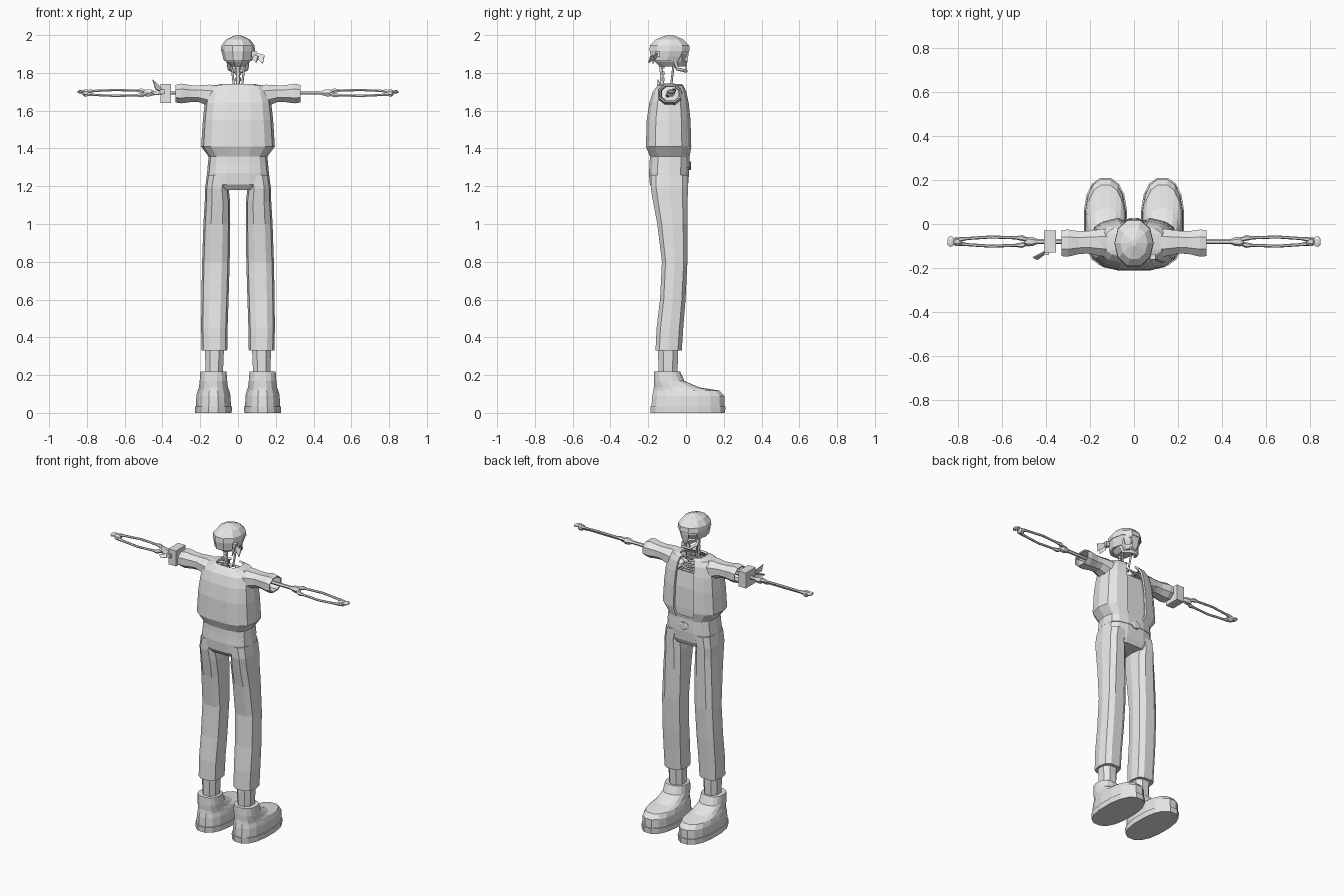
import bpy, bmesh, math
from mathutils import Vector

if "Cube" in bpy.data.objects:
    bpy.data.objects.remove(bpy.data.objects["Cube"])

grey = bpy.data.materials.new("plain grey")
grey.use_nodes = True
grey.diffuse_color = (0.8, 0.8, 0.8, 1)
grey.node_tree.nodes["Principled BSDF"].inputs["Base Color"].default_value = (0.8, 0.8, 0.8, 1)


def add(name, data):
    data.materials.append(grey)
    ob = bpy.data.objects.new(name, data)
    bpy.context.scene.collection.objects.link(ob)
    return ob


def finish(name, bm, mirror=False, thick=0):
    bmesh.ops.recalc_face_normals(bm, faces=bm.faces)
    me = bpy.data.meshes.new(name)
    bm.to_mesh(me)
    bm.free()
    ob = add(name, me)
    if thick:
        mod = ob.modifiers.new("Thickness", "SOLIDIFY")
        mod.thickness = thick
    if mirror:
        ob.modifiers.new("Mirror", "MIRROR")
    return ob


def loft(rings, n=10, power=2.4, caps=True, along_x=False):
    """Skin rounded cross-sections given as (level, centre u, v, half size u, v)."""
    bm = bmesh.new()
    loops = []
    for w, cu, cv, ru, rv in rings:
        loop = []
        for k in range(n):
            a = math.tau * (k + 0.5) / n + math.pi / 2
            c, s = math.cos(a), math.sin(a)
            u = cu + ru * math.copysign(abs(c) ** (2 / power), c)
            v = cv + rv * math.copysign(abs(s) ** (2 / power), s)
            loop.append(bm.verts.new((w, u, v) if along_x else (u, v, w)))
        loops.append(loop)
    for a, b in zip(loops, loops[1:]):
        for k in range(n):
            j = (k + 1) % n
            bm.faces.new((a[k], a[j], b[j], b[k]))
    if caps:
        bm.faces.new(loops[0])
        bm.faces.new(loops[-1])
    bmesh.ops.recalc_face_normals(bm, faces=bm.faces)
    return bm


def box(name, centre, size):
    bm = bmesh.new()
    bmesh.ops.create_cube(bm, size=1)
    for v in bm.verts:
        v.co = Vector([c + p * s for c, p, s in zip(centre, v.co, size)])
    return finish(name, bm)


def rod(name, points, radius, closed=False):
    cu = bpy.data.curves.new(name, "CURVE")
    cu.dimensions = "3D"
    cu.bevel_depth = radius
    cu.bevel_resolution = 1
    cu.use_fill_caps = True
    sp = cu.splines.new("POLY")
    sp.points.add(len(points) - 1)
    for p, co in zip(sp.points, points):
        p.co = (*co, 1)
    sp.use_cyclic_u = closed
    return add(name, cu)


def rods(name, points, radius):
    for s, side in ((1, "left"), (-1, "right")):
        rod(f"{side}_{name}", [(s * x, y, z) for x, y, z in points], radius)


def tail(name, points):
    bm = bmesh.new()
    bm.faces.new([bm.verts.new(p) for p in points])
    finish(name, bm, thick=0.006)


# Shoes: sole and upper
finish("sole", loft([(0, .13, .01, .098, .2), (.035, .13, .01, .1, .202)], 16), True)
finish("shoe_upper", loft([
    (.035, .13, .01, .094, .196), (.09, .13, .012, .092, .194),
    (.118, .13, .002, .085, .178), (.135, .13, -.05, .078, .122),
    (.17, .13, -.09, .074, .082), (.22, .13, -.1, .07, .07)], 16), True)

# Ankles
finish("ankle", loft([(.2, .125, -.095, .048, .053), (.36, .125, -.095, .055, .058)], 8), True)

# Trousers: legs, hips, belt buckle, pockets
finish("trouser_leg", loft([
    (.33, .125, -.092, .068, .072), (.45, .125, -.085, .07, .073),
    (.6, .122, -.07, .072, .07), (.8, .117, -.06, .073, .07),
    (1.0, .112, -.072, .071, .083), (1.12, .109, -.083, .067, .095),
    (1.19, .112, -.088, .062, .102), (1.26, .1, -.088, .065, .102)], 10, 2.8), True)
finish("hips", loft([
    (1.18, 0, -.085, .14, .085), (1.21, 0, -.09, .17, .103),
    (1.27, 0, -.09, .164, .108), (1.37, 0, -.087, .152, .104)], 14, 3))
finish("waistband", loft([
    (1.3, 0, -.087, .161, .108), (1.36, 0, -.087, .155, .106)], 14, 3))
finish("buckle", loft([(z, 0, .018, r, .01) for z, r in
                       ((1.285, .015), (1.3, .035), (1.315, .035), (1.33, .015))], 8))

# Inner shirt
finish("inner_shirt", loft([
    (1.36, 0, -.087, .14, .1), (1.42, 0, -.09, .165, .105),
    (1.55, 0, -.09, .16, .1), (1.65, 0, -.09, .145, .085)], 14, 3, False), thick=.006)

# Jacket body with an open front
body = loft([
    (1.35, 0, -.085, .15, .105), (1.41, 0, -.092, .195, .122),
    (1.55, 0, -.092, .186, .118), (1.64, 0, -.09, .176, .106),
    (1.7, 0, -.087, .16, .09), (1.732, 0, -.082, .135, .07),
    (1.742, 0, -.082, .08, .06)], 14, 3, False)
front = [f for f in body.faces
         if abs(f.calc_center_median().x) < .01 and f.calc_center_median().y > -.05]
bmesh.ops.delete(body, geom=front, context="FACES")
finish("jacket_body", body, thick=.012)

# Jacket sleeves
finish("sleeve", loft([
    (.1, -.085, 1.675, .07, .06), (.15, -.085, 1.68, .066, .062),
    (.21, -.083, 1.69, .055, .047), (.25, -.085, 1.69, .056, .048),
    (.3, -.087, 1.691, .066, .056), (.33, -.087, 1.69, .064, .05)],
    8, 2.2, False, True), True, .008)

# Arm bones: each a thin shaft with swollen ends
AY, AZ = -.08, 1.694
finish("upper_arm_bone", loft([(x, AY, AZ, r, r) for x, r in
       ((.15, .02), (.2, .011), (.44, .011), (.46, .02), (.485, .022), (.5, .012))],
       6, 2, True, True), True)
for name, s in (("outer_forearm_bone", 1), ("inner_forearm_bone", -1)):
    finish(name, loft([(x, AY + s * o, AZ + s * o * .75, r, r) for x, o, r in
           ((.485, .008, .01), (.51, .016, .013), (.54, .017, .007), (.65, .021, .007),
            (.76, .014, .007), (.79, .01, .011), (.81, .008, .01))],
           6, 2, True, True), True)
finish("wrist", loft([(x, AY, AZ, r, r * .9) for x, r in
       ((.785, .012), (.8, .022), (.815, .022), (.825, .01))], 8, 2, True, True), True)
finish("hand_stub", loft([(x, AY, AZ + .006, r, r * .35) for x, r in
       ((.815, .012), (.828, .025), (.84, .026), (.85, .014))], 8, 2, True, True), True)

# Armband with knotted tails
box("armband", (-.382, AY, 1.69), (.054, .1, .1))
box("armband_knot", (-.4, -.132, 1.7), (.025, .02, .025))
tail("armband_upper_tail", [(-.4, -.13, 1.70), (-.41, -.13, 1.725), (-.45, -.15, 1.765), (-.435, -.155, 1.715)])
tail("armband_lower_tail", [(-.4, -.135, 1.69), (-.41, -.13, 1.71), (-.46, -.155, 1.7), (-.44, -.165, 1.685)])

# Spine, ribs and neck bones
rod("spine", [(0, -.12, 1.4), (0, -.125, 1.74), (0, -.135, 1.86)], .01)
for i in range(12):
    z = 1.46 + i * .033
    finish(f"vertebra_{i + 1}", loft([(z, 0, -.126, .016, .014), (z + .018, 0, -.126, .016, .014)], 6, 2))
for i in range(4):
    w = .1 - .012 * i
    rod(f"rib_{i + 1}", [(w * math.cos(math.tau * k / 16), -.085 + .058 * math.sin(math.tau * k / 16),
                         1.58 + .04 * i) for k in range(16)], .006, True)
rods("neck_bone", [(.02, -.08, 1.72), (.035, -.065, 1.85)], .006)
rods("collar_bone", [(.01, -.035, 1.7), (.08, -.05, 1.715), (.15, -.08, 1.7)], .008)

# Skull with sunken eye sockets
skull = loft([
    (1.835, 0, -.07, .038, .075), (1.86, 0, -.078, .062, .09),
    (1.9, 0, -.082, .076, .1), (1.93, 0, -.084, .08, .1)], 10, 2.2)
eyes = []
for f in skull.faces:
    c = f.calc_center_median()
    if 1.865 < c.z < 1.9 and c.y > -.04 and abs(c.x) > .02:
        eyes.append(f)
bmesh.ops.inset_individual(skull, faces=eyes, thickness=.006, depth=-.02)
finish("skull", skull)
rod("jaw", [(-.052, -.06, 1.865), (-.046, -.045, 1.82), (-.025, 0, 1.81), (.025, 0, 1.81),
            (.046, -.045, 1.82), (.052, -.06, 1.865)], .01)
for i in range(5):
    box(f"tooth_{i + 1}", ((i - 2) * .012, 0, 1.828), (.009, .01, .022))

# Bandana: dome, band, knot and tails
finish("bandana_dome", loft([
    (1.915, 0, -.087, .09, .112), (1.945, 0, -.087, .088, .109),
    (1.978, 0, -.087, .062, .076), (2.0, 0, -.085, .012, .016)], 10, 2.1))
finish("bandana_band", loft([
    (1.862, 0, -.1, .074, .088), (1.89, 0, -.092, .082, .1), (1.918, 0, -.087, .088, .11)], 10, 2.1))
box("bandana_knot", (.085, -.15, 1.9), (.025, .025, .03))
tail("bandana_upper_tail", [(.085, -.15, 1.91), (.14, -.17, 1.895), (.13, -.18, 1.85), (.09, -.16, 1.885)])
tail("bandana_lower_tail", [(.08, -.15, 1.9), (.105, -.19, 1.89), (.095, -.2, 1.855), (.075, -.17, 1.875)])
